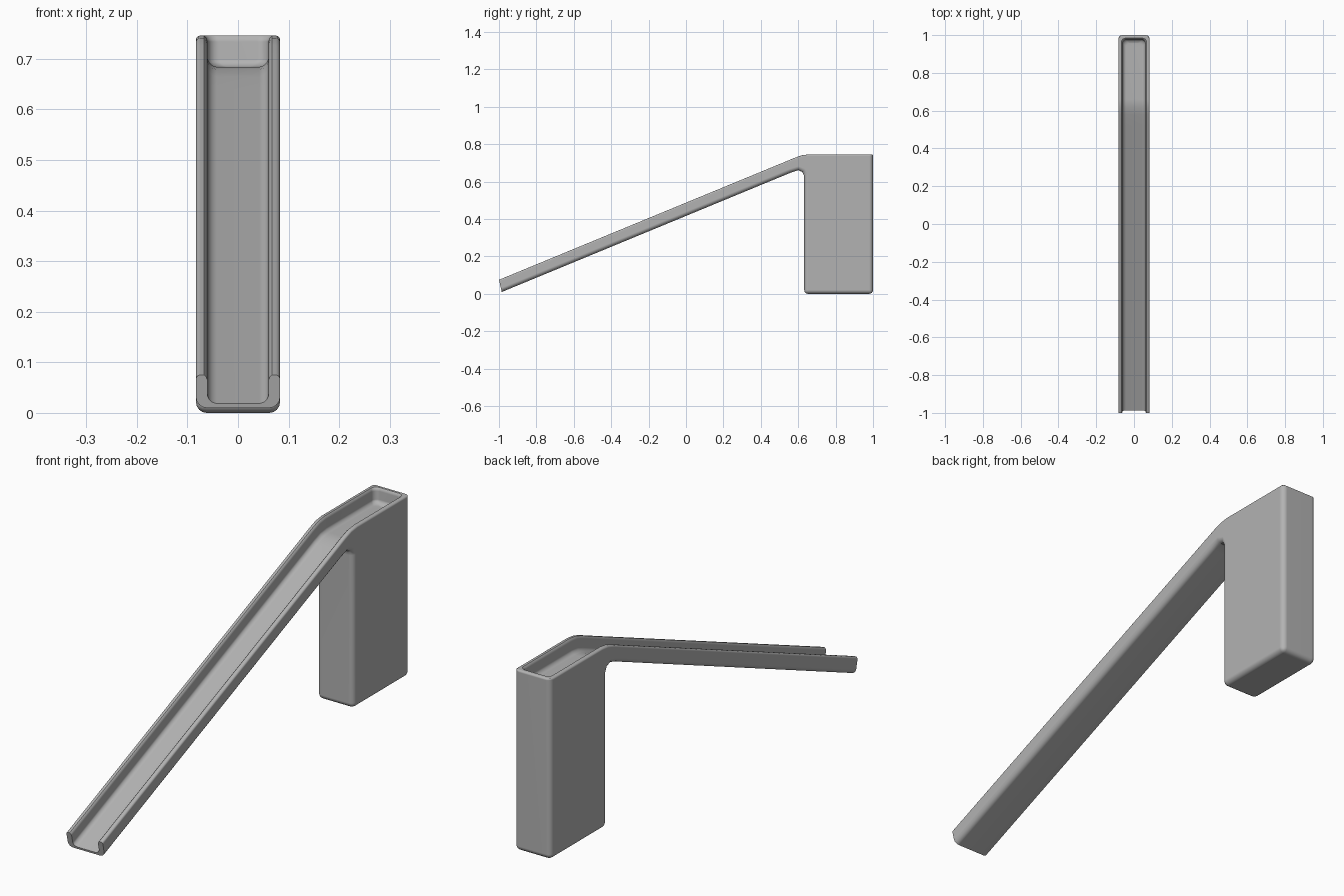
import bpy, bmesh, math

cube = bpy.data.objects.get("Cube")
if cube:
    bpy.data.objects.remove(cube, do_unlink=True)

HALF = 0.083      # half width of the slide
INNER = 0.06      # half width of the channel
DEPTH = 0.062     # channel depth below the rim

# One plain grey plastic
grey = bpy.data.materials.new("plain grey")
grey.use_nodes = True
colour = (0.45, 0.45, 0.45, 1)
grey.diffuse_color = colour
grey.node_tree.nodes["Principled BSDF"].inputs["Base Color"].default_value = colour

# Rim line of the side walls, from the foot of the slide to the back (y, z)
RIM = [(-1.0, 0.075), (0.52, 0.702), (0.58, 0.727), (0.62, 0.741),
       (0.66, 0.746), (1.0, 0.746)]
# Underside of the chute, then down and around the post
UNDER = [(1.0, 0.0), (0.632, 0.0), (0.632, 0.63), (0.622, 0.652),
         (0.6, 0.661), (0.56, 0.648), (-0.985, 0.01)]


def rim_height(y):
    """Height of the rim at y, continued straight past both ends."""
    for (y0, z0), (y1, z1) in zip(RIM, RIM[1:]):
        if y <= y1 or y1 == RIM[-1][0]:
            return z0 + (z1 - z0) * (y - y0) / (y1 - y0)


def make_object(name, bm):
    bmesh.ops.recalc_face_normals(bm, faces=bm.faces)
    mesh = bpy.data.meshes.new(name)
    bm.to_mesh(mesh)
    bm.free()
    mesh.materials.append(grey)
    obj = bpy.data.objects.new(name, mesh)
    bpy.context.collection.objects.link(obj)
    return obj


# Body: side profile extruded across x, with soft edges
bm = bmesh.new()
profile = RIM + UNDER
left = [bm.verts.new((HALF, y, z)) for y, z in profile]
right = [bm.verts.new((-HALF, y, z)) for y, z in profile]
bm.faces.new(left)
bm.faces.new(right[::-1])
count = len(profile)
for i in range(count):
    j = (i + 1) % count
    bm.faces.new((left[i], right[i], right[j], left[j]))

weights = bm.edges.layers.float.new("bevel_weight_edge")
last_rim = len(RIM) - 1
for i in range(count):
    j = (i + 1) % count
    # Thin rounding on the rim, none at the foot, wide rounding elsewhere
    weight = 0.4 if i < last_rim else 0 if j == 0 else 1
    for side in (left, right):
        bm.edges.get((side[i], side[j]))[weights] = weight
for i, weight in ((last_rim, 0.4), (last_rim + 1, 1), (last_rim + 2, 1)):
    bm.edges.get((left[i], right[i]))[weights] = weight
slide = make_object("slide_body", bm)

bevel = slide.modifiers.new("soft edges", "BEVEL")
bevel.limit_method = "WEIGHT"
bevel.width = 0.021
bevel.segments = 4
bevel.use_clamp_overlap = False


# Channel cutter: stacked plan outlines that follow the rim line
def outline(inset):
    """Right half of the plan outline, from the open foot to the closed back."""
    half, back = INNER - inset, 0.977 - inset
    radius = 0.022
    points = [(half, -1.1)] + [(half, y) for y, z in RIM[1:-1]]
    for k in range(5):
        a = math.radians(90) * k / 4
        points.append((half - radius + radius * math.cos(a),
                       back - radius + radius * math.sin(a)))
    return points


LAYERS = [(-0.03, -0.008), (0, -0.007), (0.004, -0.003), (0.012, 0),
          (DEPTH - 0.016, 0), (DEPTH - 0.009, 0.003),
          (DEPTH - 0.003, 0.009), (DEPTH, 0.018)]
bm = bmesh.new()
rings = []
for depth, inset in LAYERS:
    points = outline(inset)
    rings.append([[bm.verts.new((s * x, y, rim_height(y) - depth))
                   for x, y in points] for s in (1, -1)])
for upper, lower in zip(rings, rings[1:]):
    for a, b in zip(upper, lower):
        for i in range(len(a) - 1):
            bm.faces.new((a[i], a[i + 1], b[i + 1], b[i]))
    for i in (0, -1):
        bm.faces.new((upper[0][i], upper[1][i], lower[1][i], lower[0][i]))
for a, b in (rings[0], rings[-1]):
    for i in range(len(a) - 1):
        bm.faces.new((a[i], a[i + 1], b[i + 1], b[i]))
cutter = make_object("channel_cutter", bm)
cutter.hide_render = True

cut = slide.modifiers.new("channel", "BOOLEAN")
cut.operation = "DIFFERENCE"
cut.solver = "EXACT"
cut.object = cutter

# Apply the shaping, drop the cutter and smooth the rounded parts
bpy.ops.object.select_all(action="DESELECT")
slide.select_set(True)
bpy.context.view_layer.objects.active = slide
for name in ("soft edges", "channel"):
    bpy.ops.object.modifier_apply(modifier=name)
bpy.data.objects.remove(cutter, do_unlink=True)
bpy.ops.object.shade_smooth_by_angle(angle=math.radians(35))
normals = slide.modifiers.new("clean shading", "WEIGHTED_NORMAL")
normals.keep_sharp = True
